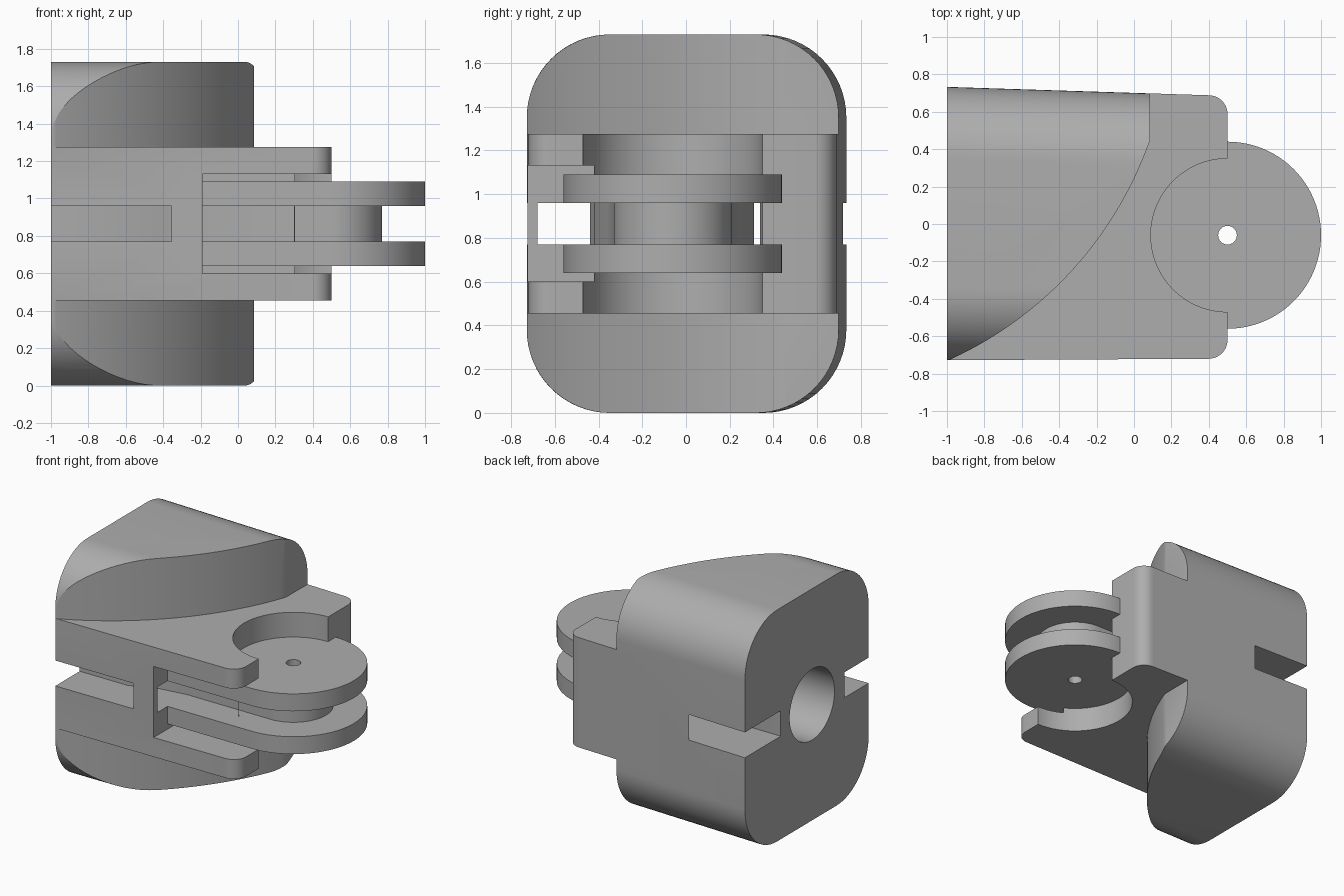
import bpy, bmesh, math
from mathutils import Matrix

cube = bpy.data.objects.get("Cube")
if cube:
    bpy.data.objects.remove(cube)

grey = bpy.data.materials.new("plain grey")
grey.use_nodes = True
COLOR = (0.42, 0.42, 0.42, 1)
grey.diffuse_color = COLOR
grey.node_tree.nodes["Principled BSDF"].inputs["Base Color"].default_value = COLOR

PX, PY, MID = 0.5, -0.06, 0.865      # pulley axis and mid height


def arc(cx, cy, r, a0, a1, n=24):
    angles = [math.radians(a0 + (a1 - a0) * i / n) for i in range(n + 1)]
    return [(cx + r * math.cos(a), cy + r * math.sin(a)) for a in angles]


def loft(name, rings):
    """Closed solid between two rings with the same point count."""
    bm = bmesh.new()
    a, b = [[bm.verts.new(p) for p in ring] for ring in rings]
    bm.faces.new(a)
    bm.faces.new(b)
    for i in range(len(a)):
        j = (i + 1) % len(a)
        bm.faces.new((a[i], a[j], b[j], b[i]))
    bmesh.ops.recalc_face_normals(bm, faces=bm.faces)
    mesh = bpy.data.meshes.new(name)
    bm.to_mesh(mesh)
    bm.free()
    mesh.materials.append(grey)
    obj = bpy.data.objects.new(name, mesh)
    bpy.context.collection.objects.link(obj)
    return obj


def prism(name, outline, z0, z1):
    return loft(name, [[(x, y, z) for x, y in outline] for z in (z0, z1)])


def cut(target, cutters):
    """Subtract the cutters, bake the result and remove the cutters."""
    for c in cutters:
        c.hide_render = True
        mod = target.modifiers.new("cut", "BOOLEAN")
        mod.operation = "DIFFERENCE"
        mod.solver = "EXACT"
        mod.object = c
    deps = bpy.context.evaluated_depsgraph_get()
    mesh = bpy.data.meshes.new_from_object(target.evaluated_get(deps))
    target.modifiers.clear()
    target.data = mesh
    for c in cutters:
        bpy.data.objects.remove(c)


def smooth(obj):
    bpy.ops.object.select_all(action="DESELECT")
    obj.select_set(True)
    bpy.context.view_layer.objects.active = obj
    bpy.ops.object.shade_smooth_by_angle(angle=math.radians(25))


def section(x, y0, y1, r=0.38, top=1.73):
    """Rounded rectangle across the body at a given x."""
    corners = ((y1 - r, top - r, 0), (y0 + r, top - r, 90),
               (y0 + r, r, 180), (y1 - r, r, 270))
    return [(x, y, z) for cy, cz, a in corners for y, z in arc(cy, cz, r, a, a + 90, 16)]


# Tapered body block
body = loft("housing", [section(-1, -0.728, 0.733), section(0.5, -0.72, 0.685)])
cutters = []

# Sweeping curve that trims the upper and lower cheeks
sweep = arc(-1.83, 1.12, 2.03, -68, -19.4, 32)
trim = sweep + [(0.087, 0.9), (0.7, 0.9), (0.7, -0.95)]
for z0, z1 in ((1.275, 1.9), (-0.2, 0.455)):
    cutters.append(prism("cheek_trim", trim, z0, z1))

# Rounded vertical corners of the jaw
for y, s in ((0.588, 1), (-0.62, -1)):
    curve = arc(0.4, 0, 0.1, 0, 90, 10)
    outline = [(x, y + s * v) for x, v in curve + [(0.4, 0.2), (0.6, 0.2), (0.6, 0)]]
    cutters.append(prism("corner_round", outline, 0.3, 1.4))

# Round pocket and front slot for the pulley
cutters.append(prism("pocket", arc(PX, PY, 0.41, 0, 357, 119), 0.4, 1.35))
cutters.append(prism("front_slot", [(-0.19, -0.9), (0.7, -0.9), (0.7, -0.42), (-0.19, -0.42)],
                     0.6, 1.13))

# Cord channels running along both sides of the core
front_channel = [(-1.1, -0.9), (-0.36, -0.9), (-0.36, -0.73), (-0.33, -0.68), (-0.18, -0.68),
                 (0.3, -0.68), (0.3, -0.33), (-0.19, -0.33), (-0.4, -0.36),
                 (-0.6, -0.44), (-1.1, -0.44)]
back_channel = [(-1.1, 0.9), (-0.53, 0.9), (-0.53, 0.72), (-0.3, 0.5), (0.1, 0.345),
                (0.4, 0.345), (0.4, 0.21), (-0.19, 0.21), (-0.4, 0.24),
                (-0.6, 0.31), (-1.1, 0.31)]
for outline in (front_channel, back_channel):
    cutters.append(prism("cord_channel", outline, 0.77, 0.96))

# Blind bore in the rear end
ring = arc(PY, MID, 0.265, 0, 354, 59)
cutters.append(loft("bore", [[(x, y, z) for y, z in ring] for x in (-1.2, -0.5)]))

cut(body, cutters)
smooth(body)


# Pulley: two flanges and a hub, run straight back into the housing
def pulley_part(name, r, z0, z1):
    outline = arc(PX, PY, r, -90, 90, 48) + [(-0.21, PY + r), (-0.21, PY - r)]
    part = prism(name, outline, z0, z1)
    cut(part, [prism("pin_hole", arc(PX, PY, 0.05, 0, 345, 23), 0.2, 1.5)])
    smooth(part)


pulley_part("lower_flange", 0.5, 0.64, 0.77)
pulley_part("upper_flange", 0.5, 0.96, 1.09)
pulley_part("pulley_hub", 0.27, 0.765, 0.965)
